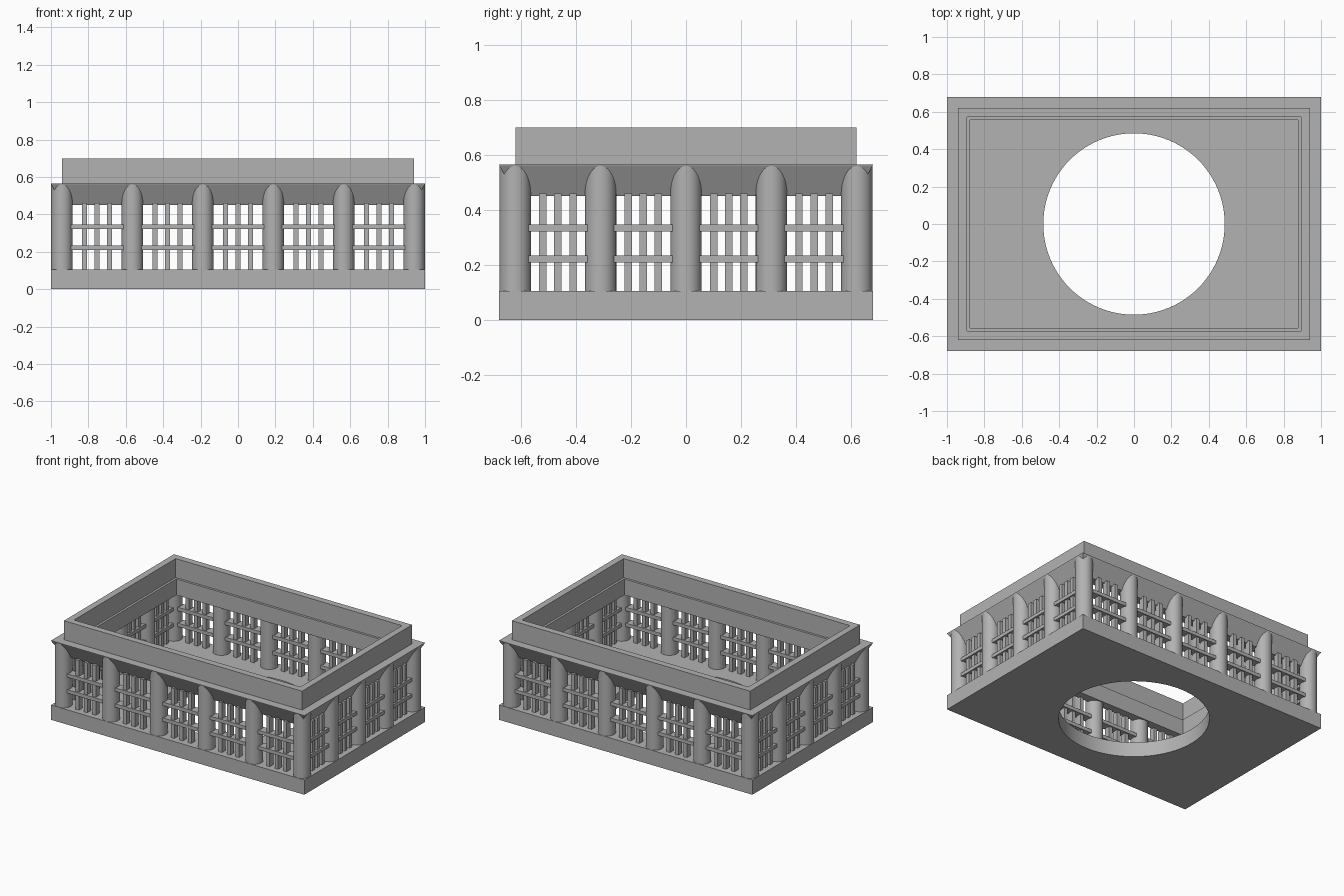
import bpy
import bmesh

if "Cube" in bpy.data.objects:
    bpy.data.objects.remove(bpy.data.objects["Cube"], do_unlink=True)

HX, HY = 1.0, 0.68                     # half footprint
BASE_TOP, WINDOW_TOP, CORNICE_TOP, TOP = 0.105, 0.45, 0.565, 0.70
COL_R, COL_INSET = 0.057, 0.0585
CX, CY = HX - COL_INSET, HY - COL_INSET

stone = bpy.data.materials.new("grey stone")
stone.use_nodes = True
GREY = (0.45, 0.45, 0.45, 1)
stone.diffuse_color = GREY
stone.node_tree.nodes["Principled BSDF"].inputs["Base Color"].default_value = GREY


def finish(bm, name):
    bmesh.ops.recalc_face_normals(bm, faces=bm.faces)
    mesh = bpy.data.meshes.new(name)
    bm.to_mesh(mesh)
    bm.free()
    obj = bpy.data.objects.new(name, mesh)
    mesh.materials.append(stone)
    bpy.context.collection.objects.link(obj)
    return obj


def activate(obj):
    bpy.ops.object.select_all(action='DESELECT')
    obj.select_set(True)
    bpy.context.view_layer.objects.active = obj


def add_box(bm, lo, hi):
    verts = bmesh.ops.create_cube(bm, size=1)["verts"]
    for v in verts:
        for i in range(3):
            v.co[i] = (lo[i] + hi[i]) / 2 + v.co[i] * (hi[i] - lo[i])


def add_cylinder(bm, x, y, z0, z1, r, sides):
    verts = bmesh.ops.create_cone(bm, cap_ends=True, segments=sides, radius1=r,
                                  radius2=r, depth=z1 - z0)["verts"]
    bmesh.ops.translate(bm, verts=verts, vec=(x, y, (z0 + z1) / 2))


def rect_frame(name, profile):
    """Sweep a closed (inset, z) profile around the rectangular footprint."""
    bm = bmesh.new()
    rings = []
    for sx, sy in ((-1, -1), (1, -1), (1, 1), (-1, 1)):
        rings.append([bm.verts.new((sx * (HX - d), sy * (HY - d), z)) for d, z in profile])
    n = len(profile)
    for c in range(4):
        a, b = rings[c], rings[(c + 1) % 4]
        for i in range(n):
            j = (i + 1) % n
            bm.faces.new((a[i], b[i], b[j], a[j]))
    return finish(bm, name)


# Base slab with a round opening
bm = bmesh.new()
add_box(bm, (-HX, -HY, 0), (HX, HY, BASE_TOP))
base = finish(bm, "base_slab")
bm = bmesh.new()
add_cylinder(bm, 0, 0, -0.1, 0.3, 0.485, 96)
cutter = finish(bm, "hole_cutter")
cutter.hide_render = True
cut = base.modifiers.new("round_hole", 'BOOLEAN')
cut.operation = 'DIFFERENCE'
cut.solver = 'EXACT'
cut.object = cutter
activate(base)
bpy.ops.object.modifier_apply(modifier=cut.name)
bpy.data.objects.remove(cutter, do_unlink=True)
bpy.ops.object.shade_smooth_by_angle()

# Flared cornice and the parapet above it
rect_frame("cornice", [(0.062, WINDOW_TOP), (0.002, CORNICE_TOP - 0.006), (0, CORNICE_TOP),
                       (0.123, CORNICE_TOP), (0.123, WINDOW_TOP)])
rect_frame("parapet", [(0.06, CORNICE_TOP - 0.01), (0.06, TOP),
                       (0.107, TOP), (0.107, CORNICE_TOP - 0.01)])

# Round columns around the perimeter
LONG_BAYS, SHORT_BAYS = 5, 4
xs = [-CX + 2 * CX * i / LONG_BAYS for i in range(LONG_BAYS + 1)]
ys = [-CY + 2 * CY * i / SHORT_BAYS for i in range(SHORT_BAYS + 1)]
spots = [(x, s * CY) for x in xs for s in (-1, 1)]
spots += [(s * CX, y) for y in ys[1:-1] for s in (-1, 1)]
bm = bmesh.new()
for x, y in spots:
    add_cylinder(bm, x, y, BASE_TOP - 0.01, CORNICE_TOP - 0.002, COL_R, 40)
columns = finish(bm, "columns")
activate(columns)
bpy.ops.object.shade_smooth_by_angle()


def lattice(name, stops, wall, along_x, spacing):
    """Upright bars and cross rails for every bay of one wall."""
    bm = bmesh.new()

    def bar(a0, a1, z0, z1, half_depth):
        lo, hi = wall - half_depth, wall + half_depth
        if along_x:
            add_box(bm, (a0, lo, z0), (a1, hi, z1))
        else:
            add_box(bm, (lo, a0, z0), (hi, a1, z1))

    for a, b in zip(stops, stops[1:]):
        mid = (a + b) / 2
        for k in (-1, 0, 1):
            c = mid + k * spacing
            bar(c - 0.0135, c + 0.0135, BASE_TOP - 0.01, WINDOW_TOP + 0.01, 0.02)
        for z in (0.221, 0.334):
            bar(a, b, z - 0.0125, z + 0.0125, 0.03)
    return finish(bm, name)


# Window lattices on all four walls
lattice("front_lattice", xs, -CY, True, 0.067)
lattice("back_lattice", xs, CY, True, 0.067)
lattice("left_lattice", ys, CX, False, 0.055)
lattice("right_lattice", ys, -CX, False, 0.055)
